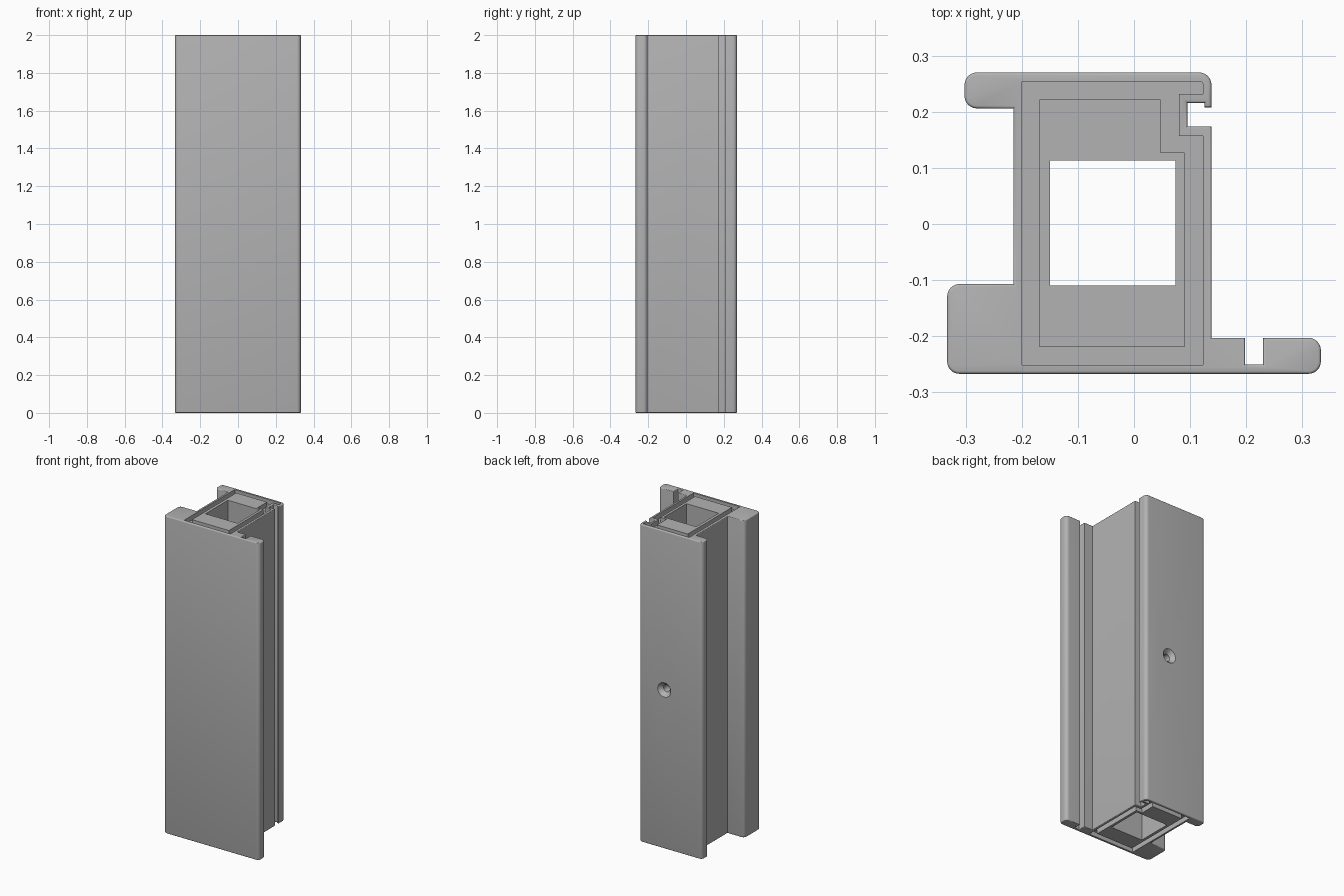
import bpy, bmesh, math
from mathutils import Matrix, Vector

if "Cube" in bpy.data.objects:
    bpy.data.objects.remove(bpy.data.objects["Cube"], do_unlink=True)

H = 2.0
GROOVE = 0.03

grey = bpy.data.materials.new("plain grey")
grey.use_nodes = True
grey.diffuse_color = (0.45, 0.45, 0.45, 1)
grey.node_tree.nodes["Principled BSDF"].inputs["Base Color"].default_value = (0.45, 0.45, 0.45, 1)


def rounded(points, steps=8):
    """Outline with each (x, y, radius) corner replaced by an arc."""
    out = []
    for i, (x, y, r) in enumerate(points):
        p = Vector((x, y))
        if not r:
            out.append(p)
            continue
        a = (Vector(points[i - 1][:2]) - p).normalized() * r
        b = (Vector(points[(i + 1) % len(points)][:2]) - p).normalized() * r
        for k in range(steps + 1):
            t = k / steps * math.pi / 2
            out.append(p + a * (1 - math.sin(t)) + b * (1 - math.cos(t)))
    return out


def to_object(name, bm):
    bmesh.ops.recalc_face_normals(bm, faces=bm.faces)
    mesh = bpy.data.meshes.new(name)
    bm.to_mesh(mesh)
    bm.free()
    mesh.materials.append(grey)
    ob = bpy.data.objects.new(name, mesh)
    bpy.context.collection.objects.link(ob)
    return ob


def prism(name, outline, z0, z1, bevel=0):
    bm = bmesh.new()
    face = bm.faces.new([bm.verts.new((x, y, z0)) for x, y in outline])
    ext = bmesh.ops.extrude_face_region(bm, geom=[face])
    top = [v for v in ext["geom"] if isinstance(v, bmesh.types.BMVert)]
    bmesh.ops.translate(bm, vec=(0, 0, z1 - z0), verts=top)
    if bevel:
        rims = [e for e in bm.edges if abs(e.verts[0].co.z - e.verts[1].co.z) < 1e-5]
        bmesh.ops.bevel(bm, geom=rims, offset=bevel, segments=3,
                        profile=0.5, affect='EDGES')
    return to_object(name, bm)


def cone(name, x, z, y0, r0, y1, r1):
    """Round cutter along y."""
    bm = bmesh.new()
    m = Matrix.Translation((x, (y0 + y1) / 2, z)) @ Matrix.Rotation(-math.pi / 2, 4, 'X')
    bmesh.ops.create_cone(bm, cap_ends=True, segments=32, radius1=r0, radius2=r1,
                          depth=y1 - y0, matrix=m)
    return to_object(name, bm)


def cut(ob, cutter):
    cutter.hide_render = True
    mod = ob.modifiers.new("cut", 'BOOLEAN')
    mod.operation = 'DIFFERENCE'
    mod.solver = 'EXACT'
    mod.object = cutter
    bpy.context.view_layer.objects.active = ob
    bpy.ops.object.modifier_apply(modifier=mod.name)
    bpy.data.objects.remove(cutter, do_unlink=True)


# Main profile: wide front flange, box section, rear flange with hooked lip
R = 0.022
profile = rounded([
    (-0.333, -0.267, R), (0.333, -0.267, R), (0.333, -0.203, R),
    (0.23, -0.203, 0), (0.23, -0.25, 0), (0.198, -0.25, 0), (0.198, -0.203, 0),
    (0.138, -0.203, 0), (0.138, 0.174, 0), (0.095, 0.174, 0), (0.095, 0.216, 0),
    (0.126, 0.216, 0), (0.126, 0.208, 0), (0.138, 0.208, 0), (0.138, 0.27, R),
    (-0.302, 0.27, R), (-0.302, 0.206, R), (-0.215, 0.206, 0),
    (-0.215, -0.107, 0), (-0.333, -0.107, R)])
body = prism("frame_profile", profile, 0, H, bevel=0.005)

# Square shaft through the full length
x0, x1, y0, y1 = -0.15, 0.074, -0.11, 0.113
cut(body, prism("shaft_cutter", [(x0, y0), (x1, y0), (x1, y1), (x0, y1)], -0.1, H + 0.1))

# Shallow groove around the core at both ends
outer = rounded([(-0.2, -0.251, 0), (0.123, -0.251, 0), (0.123, 0.157, 0), (0.08, 0.157, 0),
                 (0.08, 0.232, 0), (0.123, 0.232, 0), (0.123, 0.254, 0.006), (-0.2, 0.254, 0)])
inner = [(-0.168, -0.219), (0.09, -0.219), (0.09, 0.127),
         (0.047, 0.127), (0.047, 0.222), (-0.168, 0.222)]
for z0, z1 in ((-0.1, GROOVE), (H - GROOVE, H + 0.1)):
    ring = prism("groove_cutter", outer, z0, z1)
    cut(ring, prism("core_cutter", inner, z0 - 0.1, z1 + 0.1))
    cut(body, ring)

# Countersunk screw hole in the back, reaching the shaft
cut(body, cone("bore_cutter", -0.037, H / 2, 0.05, 0.022, 0.3, 0.022))
cut(body, cone("countersink_cutter", -0.037, H / 2, 0.243, 0.02, 0.275, 0.05))

# Smooth rounded corners, crisp edges elsewhere
bpy.ops.object.select_all(action='DESELECT')
body.select_set(True)
bpy.context.view_layer.objects.active = body
bpy.ops.object.shade_smooth_by_angle(angle=math.radians(35))
